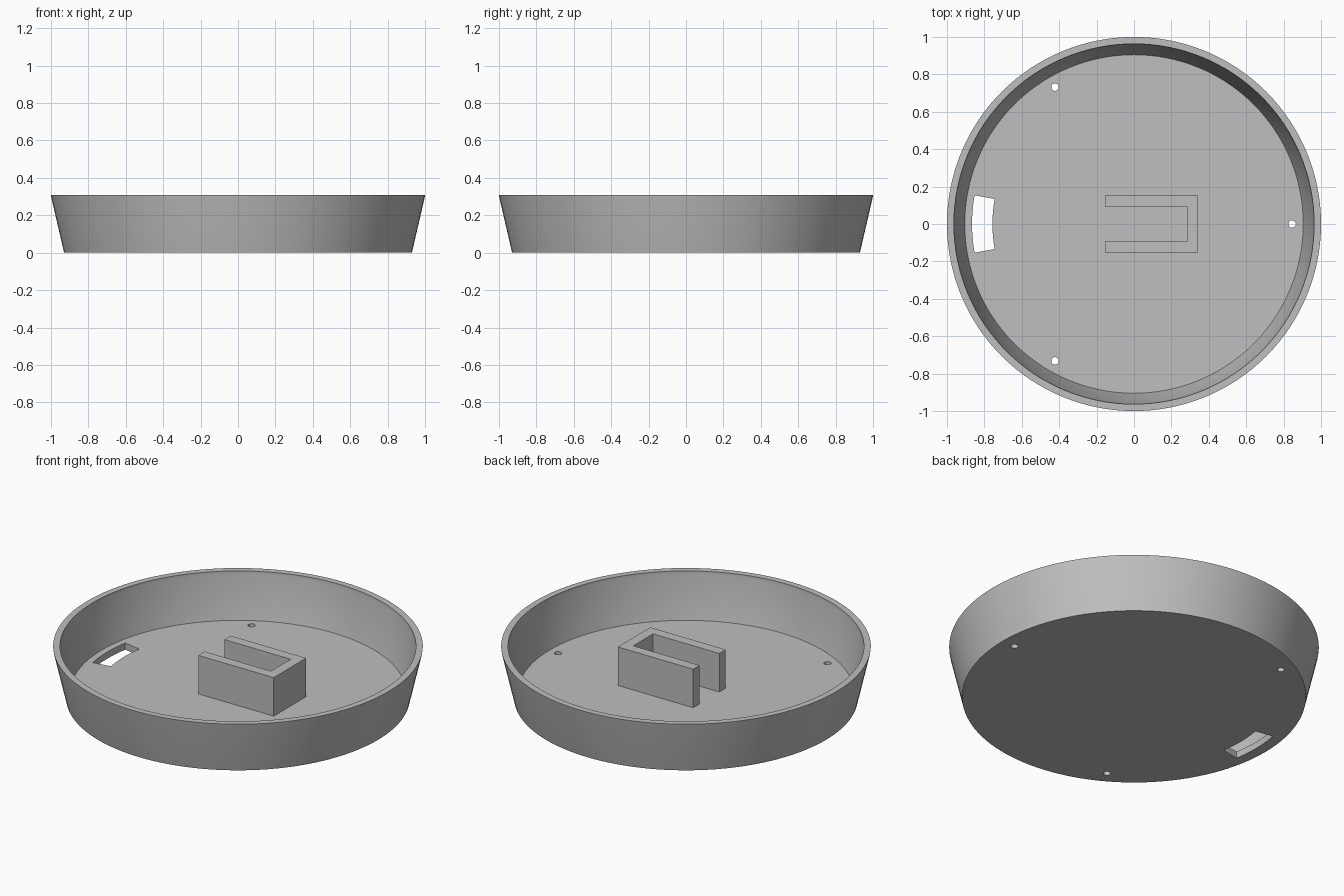
import bpy, bmesh
from math import cos, sin, pi, radians

cube = bpy.data.objects.get("Cube")
if cube:
    bpy.data.objects.remove(cube, do_unlink=True)

SEGMENTS = 128
FLOOR, TOP = 0.04, 0.308

grey = bpy.data.materials.new("plain grey")
grey.use_nodes = True
colour = (0.52, 0.52, 0.52, 1)
grey.diffuse_color = colour
grey.node_tree.nodes["Principled BSDF"].inputs["Base Color"].default_value = colour


def make_object(name, bm):
    bmesh.ops.recalc_face_normals(bm, faces=bm.faces)
    mesh = bpy.data.meshes.new(name)
    bm.to_mesh(mesh)
    bm.free()
    mesh.materials.append(grey)
    obj = bpy.data.objects.new(name, mesh)
    bpy.context.collection.objects.link(obj)
    return obj


def prism(name, outline, z0, z1):
    """Extrude a flat outline from z0 up to z1."""
    bm = bmesh.new()
    face = bm.faces.new([bm.verts.new((x, y, z0)) for x, y in outline])
    up = bmesh.ops.extrude_face_region(bm, geom=[face])["geom"]
    verts = [v for v in up if isinstance(v, bmesh.types.BMVert)]
    bmesh.ops.translate(bm, verts=verts, vec=(0, 0, z1 - z0))
    return make_object(name, bm)


def arc(radius, start, end, count, cx=0, cy=0):
    steps = [start + (end - start) * i / count for i in range(count + 1)]
    return [(cx + radius * cos(a), cy + radius * sin(a)) for a in steps]


def lathe(name, profile):
    """Stack of rings joined by quads, closed by a disc at each end."""
    bm = bmesh.new()
    rings = [[bm.verts.new((x, y, z)) for x, y in arc(r, 0, 2 * pi, SEGMENTS)[:-1]]
             for r, z in profile]
    for low, high in zip(rings, rings[1:]):
        for i in range(SEGMENTS):
            j = (i + 1) % SEGMENTS
            bm.faces.new((low[i], low[j], high[j], high[i]))
    bm.faces.new(rings[0])
    bm.faces.new(rings[-1])
    return make_object(name, bm)


# Flared dish with a thin wall and a short upright lip
dish = lathe("dish", [(0.93, 0), (0.997, 0.29), (1.0, TOP),
                      (0.963, TOP), (0.963, 0.29), (0.905, FLOOR)])

# Cutters: three screw holes and a curved cable slot through the floor
cutters = []
for k in range(3):
    angle = k * 2 * pi / 3
    ring = arc(0.02, 0, 2 * pi, 24, 0.845 * cos(angle), 0.845 * sin(angle))[:-1]
    cutters.append(prism("screw_hole_cutter", ring, -0.1, 0.1))
half = radians(10.2)
slot = arc(0.866, pi - half, pi + half, 10) + arc(0.757, pi + half, pi - half, 10)
cutters.append(prism("cable_slot_cutter", slot, -0.1, 0.1))

bpy.context.view_layer.objects.active = dish
for cutter in cutters:
    cutter.hide_render = True
    mod = dish.modifiers.new("cut", "BOOLEAN")
    mod.operation = "DIFFERENCE"
    mod.solver = "EXACT"
    mod.object = cutter
    bpy.ops.object.modifier_apply(modifier=mod.name)
    bpy.data.objects.remove(cutter, do_unlink=True)

bpy.ops.object.select_all(action="DESELECT")
dish.select_set(True)
bpy.ops.object.shade_smooth_by_angle(angle=radians(30))

# U-shaped holder standing on the floor, open towards the slot
back, front, wall = -0.155, 0.343, 0.06
side = [(back, 0.093), (back, 0.153), (front, 0.153)]
inner = (front - wall, 0.093)
outline = side + [(x, -y) for x, y in reversed(side)]
outline += [(inner[0], -inner[1]), inner]
prism("holder", outline, FLOOR, 0.27)
